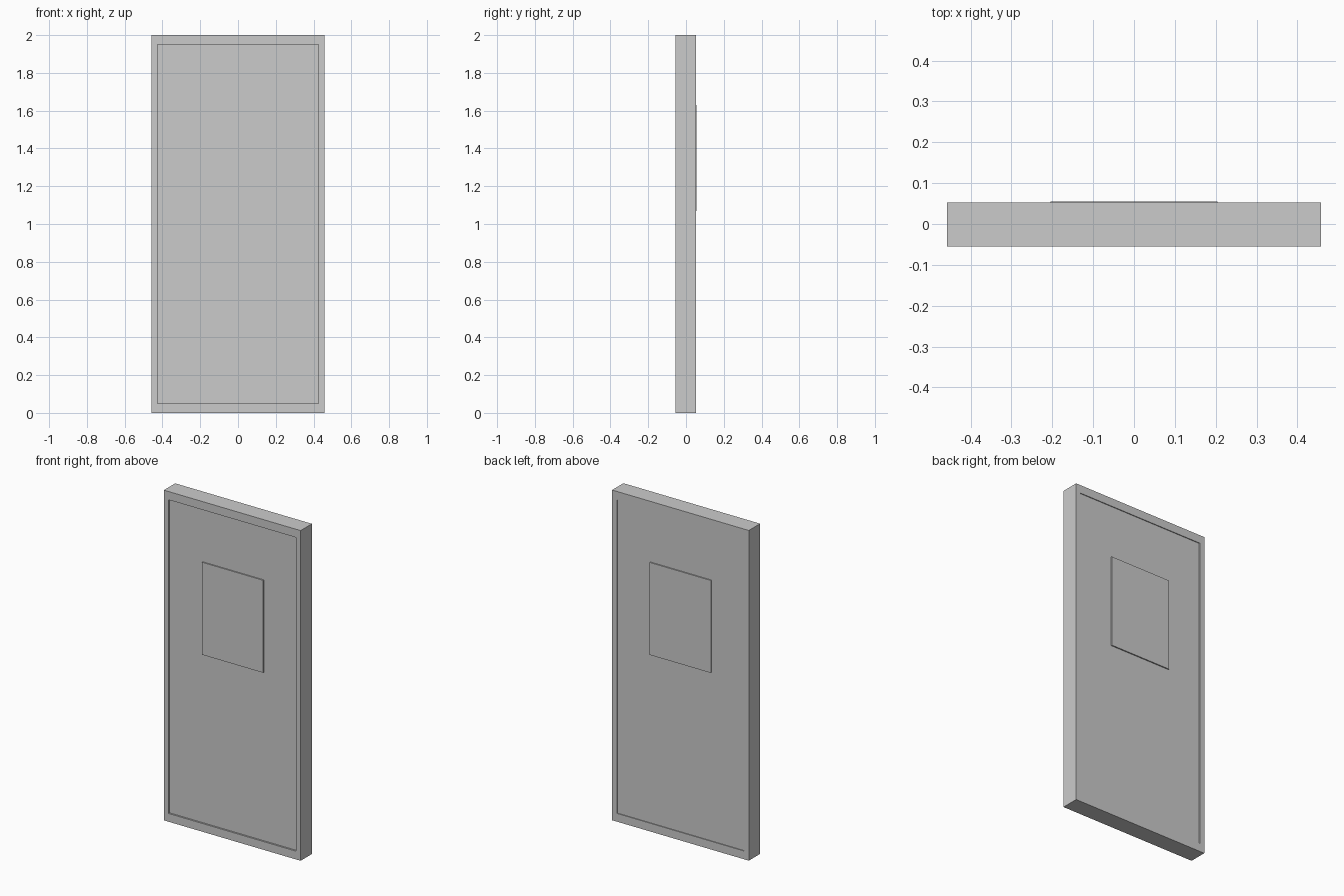
import bpy, bmesh

if "Cube" in bpy.data.objects:
    bpy.data.objects.remove(bpy.data.objects["Cube"])

W, H = 0.458, 2.0            # half width, height
FRONT, BACK = -0.055, 0.053  # frame faces
IN_X, IN_Z = 0.426, 0.05     # frame opening half width, rail height


def finish(name, bm):
    bmesh.ops.recalc_face_normals(bm, faces=bm.faces)
    me = bpy.data.meshes.new(name)
    bm.to_mesh(me)
    bm.free()
    ob = bpy.data.objects.new(name, me)
    bpy.context.collection.objects.link(ob)
    return ob


def rect(x, z0, z1):
    return [(-x, z0), (x, z0), (x, z1), (-x, z1)]


def box(name, x, y0, y1, z0, z1):
    bm = bmesh.new()
    bmesh.ops.create_cube(bm, size=1)
    for v in bm.verts:
        v.co = (v.co.x * 2 * x,
                y0 if v.co.y < 0 else y1,
                z0 if v.co.z < 0 else z1)
    return finish(name, bm)


# Frame: mitred rectangular ring, extruded through its depth
bm = bmesh.new()
outer = [bm.verts.new((x, FRONT, z)) for x, z in rect(W, 0, H)]
inner = [bm.verts.new((x, FRONT, z)) for x, z in rect(IN_X, IN_Z, H - IN_Z)]
for i in range(4):
    j = (i + 1) % 4
    bm.faces.new((outer[i], outer[j], inner[j], inner[i]))
ring = bmesh.ops.extrude_face_region(bm, geom=bm.faces[:])
for v in (g for g in ring["geom"] if isinstance(g, bmesh.types.BMVert)):
    v.co.y = BACK
finish("door_frame", bm)

# Door leaf, slightly recessed in the frame on both sides
box("door_leaf", IN_X, FRONT + 0.010, BACK - 0.005, IN_Z, H - IN_Z)

# Window pane, standing slightly proud of the leaf on both sides
box("window_pane", 0.205, FRONT + 0.003, 0.055, 1.07, 1.63)
